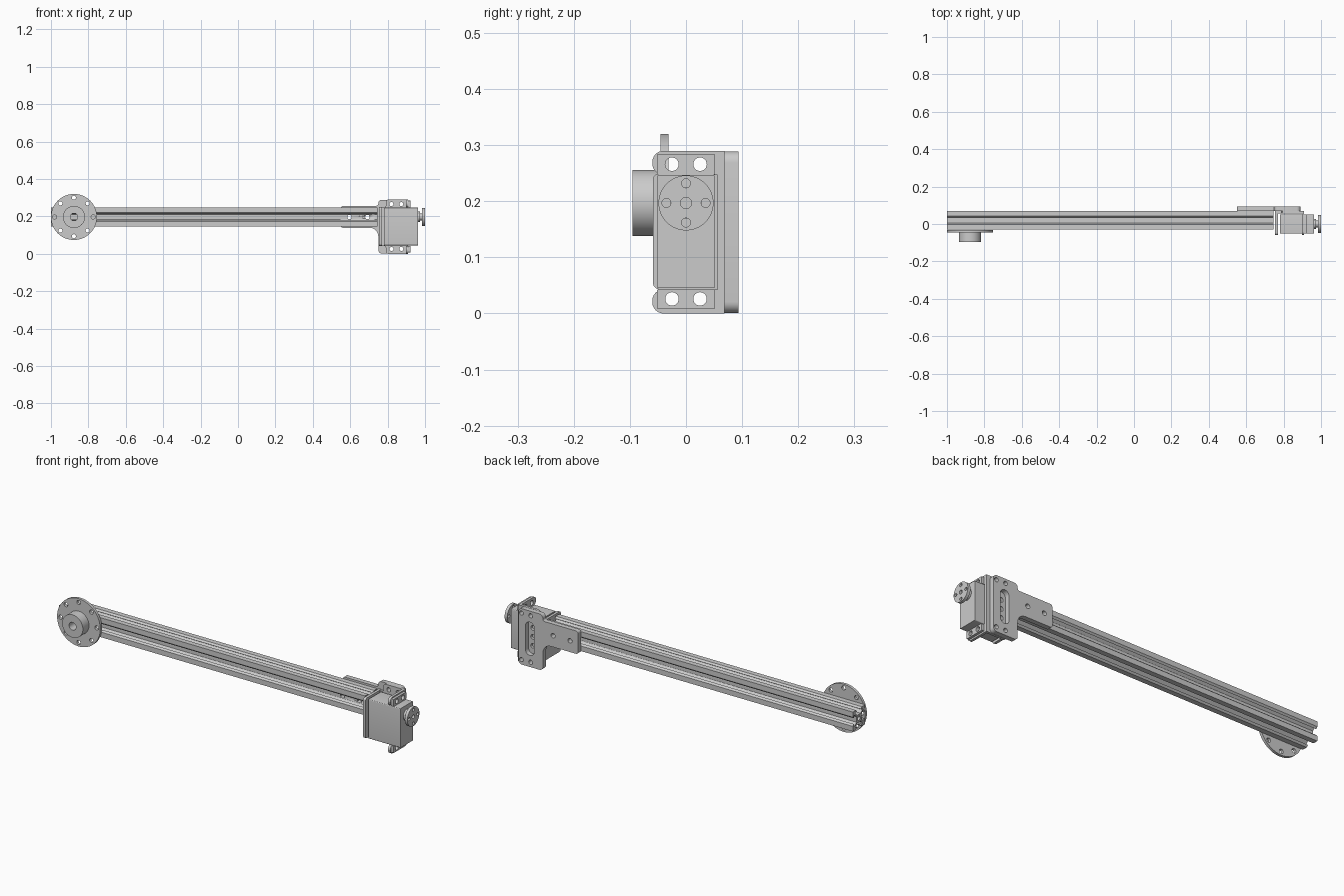
import bpy, bmesh, math
from mathutils import Matrix, Vector

if "Cube" in bpy.data.objects:
    bpy.data.objects.remove(bpy.data.objects["Cube"])

grey = bpy.data.materials.new("machined grey")
grey.use_nodes = True
grey.diffuse_color = (0.6, 0.6, 0.6, 1)
grey.node_tree.nodes["Principled BSDF"].inputs["Base Color"].default_value = (0.6, 0.6, 0.6, 1)

# Columns are the profile's two directions and its extrusion direction
FRAMES = {
    "x": Matrix(((0, 0, 1), (1, 0, 0), (0, 1, 0))),
    "y": Matrix(((1, 0, 0), (0, 0, -1), (0, 1, 0))),
}
MID = 0.197


def circle(u, v, r, n=32):
    return [(u + r * math.cos(math.tau * i / n), v + r * math.sin(math.tau * i / n)) for i in range(n)]


def fillet(corners, steps=6):
    """Outline from (u, v, radius) corners, each rounded by an arc."""
    out = []
    for i, (u, v, r) in enumerate(corners):
        p = Vector((u, v))
        if r == 0:
            out.append((u, v))
            continue
        a = (Vector(corners[i - 1][:2]) - p).normalized()
        b = (Vector(corners[(i + 1) % len(corners)][:2]) - p).normalized()
        half = a.angle(b) / 2
        centre = p + (a + b).normalized() * r / math.sin(half)
        start = (p + a * r / math.tan(half) - centre).normalized()
        end = (p + b * r / math.tan(half) - centre).normalized()
        for k in range(steps + 1):
            q = centre + start.slerp(end, k / steps) * r
            out.append((q.x, q.y))
    return out


def box(u0, u1, v0, v1, r=0.0):
    return fillet([(u0, v0, r), (u1, v0, r), (u1, v1, r), (u0, v1, r)])


def part(name, axis, lo, hi, outline, holes=()):
    """Extrude an outline with holes along an axis."""
    curve = bpy.data.curves.new(name, "CURVE")
    curve.dimensions = "2D"
    curve.fill_mode = "BOTH"
    curve.extrude = abs(hi - lo) / 2
    for loop in [outline, *holes]:
        spline = curve.splines.new("POLY")
        spline.points.add(len(loop) - 1)
        for point, (u, v) in zip(spline.points, loop):
            point.co = (u, v, 0, 1)
        spline.use_cyclic_u = True
    temp = bpy.data.objects.new(name, curve)
    bpy.context.collection.objects.link(temp)
    bpy.context.view_layer.update()
    graph = bpy.context.evaluated_depsgraph_get()
    mesh = bpy.data.meshes.new_from_object(temp.evaluated_get(graph))
    bpy.data.objects.remove(temp)
    bm = bmesh.new()
    bm.from_mesh(mesh)
    bmesh.ops.remove_doubles(bm, verts=bm.verts, dist=1e-5)
    shift = Vector((1, 0, 0)) if axis == "x" else Vector((0, 1, 0))
    move = Matrix.Translation(shift * (lo + hi) / 2) @ FRAMES[axis].to_4x4()
    bmesh.ops.transform(bm, matrix=move, verts=bm.verts)
    bmesh.ops.recalc_face_normals(bm, faces=bm.faces)
    bm.to_mesh(mesh)
    bm.free()
    mesh.materials.clear()
    mesh.materials.append(grey)
    obj = bpy.data.objects.new(name, mesh)
    bpy.context.collection.objects.link(obj)
    return obj


# Slotted rail: one side of the section, turned four times
side = [(10, 10), (4.7, 10), (3, 8.2), (5.5, 8.2), (5.5, 6.6), (2.8, 3.9)]
side += [(-u, v) for u, v in reversed(side[1:])]
section = []
for turn in range(4):
    for u, v in side:
        for _ in range(turn):
            u, v = -v, u
        section.append((0.02 + u * 0.005, MID + v * 0.005))
rail = part("slotted_rail", "x", -1, 0.745, section, [circle(0.02, MID, 0.011, 16)])

# Bolt holes through the rail
bolts = [0.596, 0.692]
for x in bolts:
    cutter = part("bolt_hole_cutter", "y", -0.1, 0.15, circle(x, MID, 0.012, 24))
    cutter.hide_render = True
    cutter.hide_set(True)
    cut = rail.modifiers.new("bolt hole", "BOOLEAN")
    cut.operation = "DIFFERENCE"
    cut.solver = "EXACT"
    cut.object = cutter

# Flanged wheel hub near the far end
WX = -0.877
ring = [circle(WX + 0.103 * math.cos(i * math.pi / 4), MID + 0.103 * math.sin(i * math.pi / 4), 0.011, 16)
        for i in range(8)]
bore = circle(WX, MID, 0.02)
part("hub_flange", "y", -0.045, -0.031, circle(WX, MID, 0.123, 64), ring + [bore])
part("hub_boss", "y", -0.095, -0.045, circle(WX, MID, 0.059, 48), [bore])

# T-shaped joining plate behind the rail
tee = fillet([
    (0.55, 0.139, 0.012), (0.75, 0.139, 0.045), (0.75, 0.001, 0.02), (0.89, 0.001, 0.02),
    (0.89, 0.289, 0.02), (0.75, 0.289, 0.02), (0.75, 0.257, 0.01), (0.55, 0.257, 0.012)])
ear_z = (0.026, 0.266)
corner_holes = [circle(x, z, 0.011, 20) for x in (0.82, 0.873) for z in ear_z]
slot = box(0.80, 0.85, 0.06, 0.232, 0.0249)
part("joining_plate", "y", 0.069, 0.094, tee,
     corner_holes + [slot] + [circle(x, MID, 0.012, 24) for x in bolts])

# Servo bracket: back wall, end plate and two ears
wall = fillet([(0.755, 0.043, 0), (0.79, 0.043, 0.01), (0.79, 0, 0.015), (0.91, 0, 0),
               (0.91, 0.29, 0), (0.79, 0.29, 0.015), (0.79, 0.247, 0.01), (0.755, 0.247, 0)])
part("bracket_wall", "y", 0.056, 0.069, wall,
     corner_holes + [circle(0.825, z, 0.012, 20) for z in (0.1, 0.146, 0.192)])
part("bracket_end_plate", "x", 0.755, 0.769,
     fillet([(-0.059, 0.043, 0.012), (0.068, 0.043, 0), (0.068, 0.25, 0), (-0.059, 0.25, 0.012)]))
for name, z0, z1, z in (("lower", 0, 0.043, ear_z[0]), ("upper", 0.247, 0.29, ear_z[1])):
    holes = [circle(y, z, 0.012, 24) for y in (-0.025, 0.025)]
    part(name + "_bracket_ear", "x", 0.897, 0.91,
         fillet([(-0.06, z0, 0.02), (0.068, z0, 0), (0.068, z1, 0), (-0.06, z1, 0.02)]), holes)
    e0, e1 = max(z0, 0.008), min(z1, 0.284)
    part(name + "_servo_ear", "x", 0.91, 0.923, box(-0.052, 0.052, e0, e1, 0.003), holes)

# Servo body, shaft and output disc
part("servo_body", "x", 0.78, 0.962, box(-0.052, 0.052, 0.045, 0.247, 0.004))
part("servo_shaft", "x", 0.962, 0.972, circle(0, MID, 0.028))
part("horn_neck", "x", 0.972, 0.985, circle(0, MID, 0.018))
horn_holes = [circle(0.035 * math.cos(i * math.pi / 2), MID + 0.035 * math.sin(i * math.pi / 2), 0.008, 20)
              for i in range(4)]
part("servo_horn", "x", 0.985, 1.0, circle(0, MID, 0.049, 48), horn_holes + [circle(0, MID, 0.01, 20)])

# Smooth the round walls, keep edges crisp
bpy.ops.object.select_all(action="DESELECT")
for obj in bpy.context.scene.objects:
    if obj.type == "MESH" and not obj.hide_render:
        obj.select_set(True)
        bpy.context.view_layer.objects.active = obj
bpy.ops.object.shade_smooth_by_angle(angle=math.radians(30))
